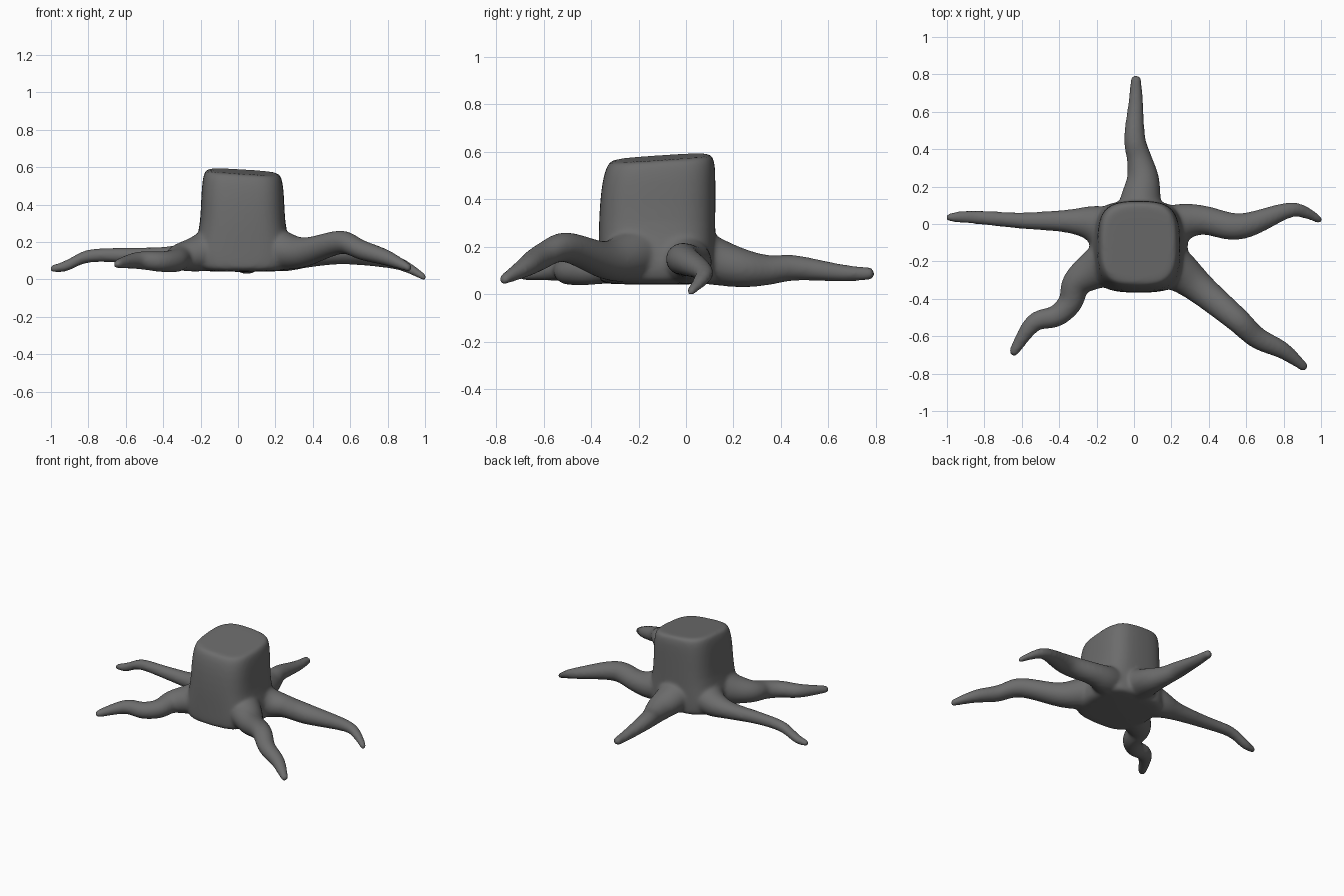
import bpy, bmesh, math
from mathutils import Vector

if "Cube" in bpy.data.objects:
    bpy.data.objects.remove(bpy.data.objects["Cube"])

CENTRE = Vector((0.025, -0.122))      # trunk axis
bm = bmesh.new()


def skin(rings):
    # Bridge successive closed rings and cap both ends
    vs = [[bm.verts.new(p) for p in r] for r in rings]
    n = len(vs[0])
    for a, b in zip(vs, vs[1:]):
        for i in range(n):
            j = (i + 1) % n
            bm.faces.new((a[i], a[j], b[j], b[i]))
    bm.faces.new(vs[0][::-1])
    bm.faces.new(vs[-1])


def power(v, e):
    return math.copysign(abs(v) ** e, v)


def trunk(profile, rx=0.227, ry=0.247, n=24):
    # Rounded-square sections with a sloping cut on top; flare only sideways
    rings = []
    for z, s in profile:
        k = max(0, (z - 0.4) / 0.18)
        ring = []
        for i in range(n):
            t = 2 * math.pi * i / n
            x = rx * s * power(math.cos(t), 0.62)
            y = ry * min(s, 1) * power(math.sin(t), 0.62)
            ring.append((CENTRE.x + x, CENTRE.y + y + 0.016 * k * (s < 1),
                         z + k * (0.065 * y - 0.06 * x)))
        rings.append(ring)
    skin(rings)


def spline(pts, steps=4):
    # Catmull-Rom through the given points
    p = [pts[0]] + pts + [pts[-1]]
    out = []
    for a, b, c, d in zip(p, p[1:], p[2:], p[3:]):
        for k in range(steps):
            t = k / steps
            out.append(b + (c - a) * (t / 2) + (a * 2 - b * 5 + c * 4 - d) * (t * t / 2)
                       + (b * 3 - a - c * 3 + d) * (t ** 3 / 2))
    return out + [pts[-1]]


def root(*stations, n=12):
    # Tapering tube growing out of the trunk; station: x, y, z, radius
    pts = [Vector(s) for s in stations]
    start = CENTRE.lerp(pts[0].xy, 0.5)
    path = spline([Vector((start.x, start.y, 0.2, 0.14))] + pts)
    rings = []
    for k, q in enumerate(path):
        d = path[min(k + 1, len(path) - 1)] - path[max(k - 1, 0)]
        side = Vector((d.y, -d.x, 0)).normalized()
        rings.append([q.xyz + (side * math.cos(a) * 1.06 + Vector((0, 0, 1)) * math.sin(a)) * q.w * 1.03
                      for a in (2 * math.pi * i / n for i in range(n))])
    skin(rings)


trunk([(0.05, 0.92), (0.065, 1.12), (0.14, 1.2), (0.22, 1.1), (0.31, 1.0),
       (0.45, 0.985), (0.54, 0.95), (0.574, 0.9), (0.586, 0.85), (0.586, 0.7)])

# back root
root((0.035, 0.12, 0.155, 0.108), (0.048, 0.24, 0.122, 0.084), (0.028, 0.35, 0.112, 0.064),
     (0.003, 0.46, 0.122, 0.055), (0.01, 0.66, 0.1, 0.037), (0.01, 0.795, 0.097, 0.026))
# right root
root((0.26, 0.01, 0.15, 0.098), (0.38, 0.02, 0.147, 0.074), (0.57, -0.015, 0.158, 0.068),
     (0.82, 0.073, 0.108, 0.041), (0.92, 0.06, 0.068, 0.031), (1.005, 0.012, 0.016, 0.018))
# front right root
root((0.25, -0.26, 0.165, 0.105), (0.36, -0.35, 0.155, 0.08), (0.55, -0.51, 0.21, 0.064),
     (0.66, -0.61, 0.168, 0.056), (0.8, -0.678, 0.125, 0.044), (0.925, -0.778, 0.068, 0.021))
# front left root
root((-0.22, -0.25, 0.15, 0.1), (-0.31, -0.32, 0.13, 0.075), (-0.34, -0.42, 0.11, 0.063),
     (-0.42, -0.495, 0.105, 0.056), (-0.54, -0.53, 0.112, 0.047), (-0.655, -0.705, 0.09, 0.023))
# left root
root((-0.21, 0.0, 0.15, 0.098), (-0.35, 0.015, 0.13, 0.06), (-0.6, 0.018, 0.138, 0.042),
     (-0.8, 0.033, 0.135, 0.036), (-0.92, 0.038, 0.082, 0.031), (-1.005, 0.033, 0.066, 0.018))

bmesh.ops.recalc_face_normals(bm, faces=bm.faces)
mesh = bpy.data.meshes.new("tree_stump")
bm.to_mesh(mesh)
bm.free()
stump = bpy.data.objects.new("tree_stump", mesh)
bpy.context.collection.objects.link(stump)
bpy.context.view_layer.objects.active = stump
stump.select_set(True)

# Round the parts, fuse them and soften the joins
sub = stump.modifiers.new("round", 'SUBSURF')
sub.levels = sub.render_levels = 1
fuse = stump.modifiers.new("fuse", 'REMESH')
fuse.mode = 'VOXEL'
fuse.voxel_size = 0.011
soft = stump.modifiers.new("soften", 'SMOOTH')
soft.factor = 0.5
soft.iterations = 9
for name in ("round", "fuse", "soften"):
    bpy.ops.object.modifier_apply(modifier=name)
bpy.ops.object.shade_smooth()

# Dark grey wood
wood = bpy.data.materials.new("dark_wood")
wood.diffuse_color = (0.15, 0.15, 0.15, 1)
wood.use_nodes = True
wood.node_tree.nodes["Principled BSDF"].inputs["Base Color"].default_value = wood.diffuse_color
stump.data.materials.clear()
stump.data.materials.append(wood)

# Stand on the ground
low = min(v.co.z for v in stump.data.vertices)
for v in stump.data.vertices:
    v.co.z -= low
